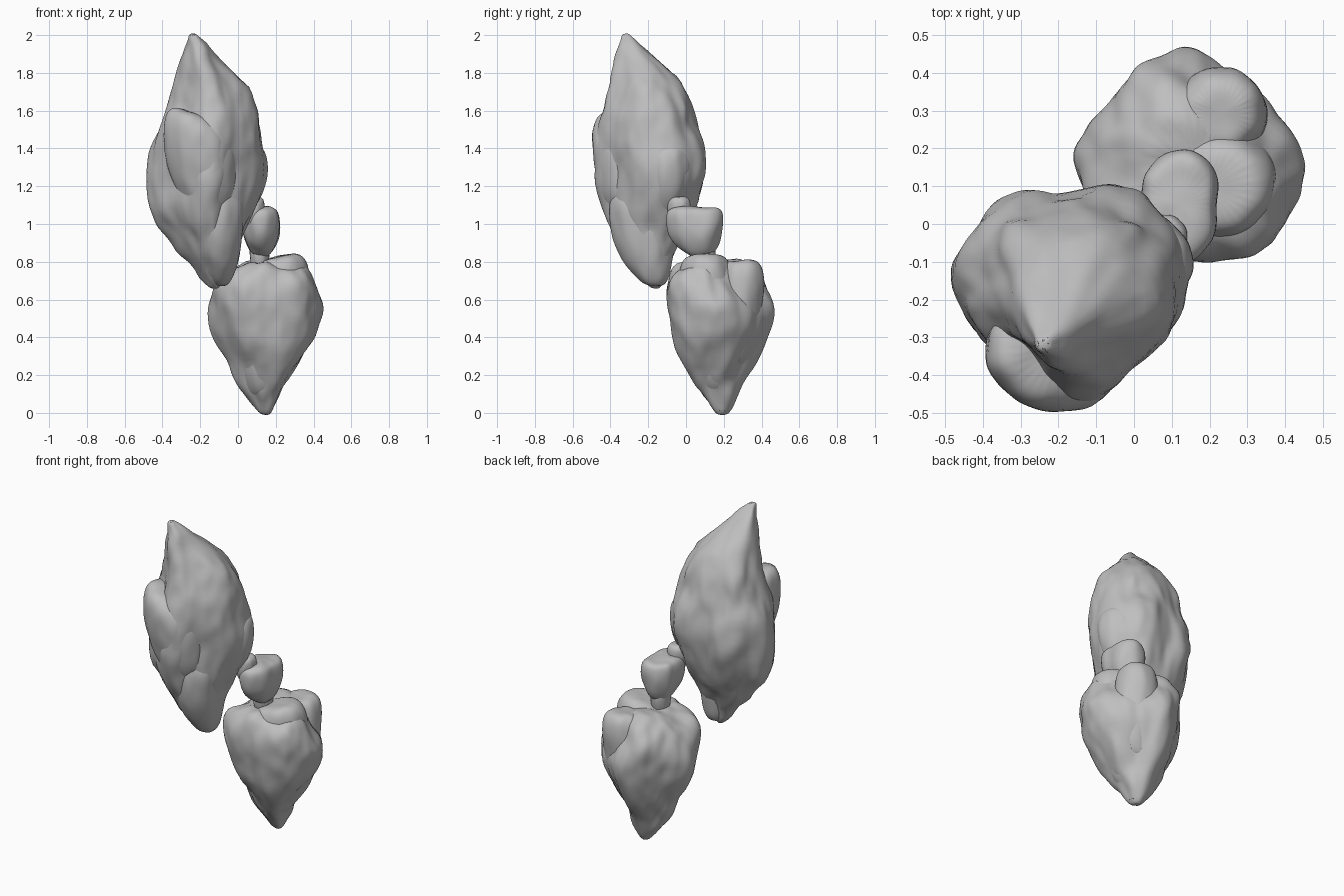
import bpy
import bmesh
import math
from mathutils import Vector, noise

if "Cube" in bpy.data.objects:
    bpy.data.objects.remove(bpy.data.objects["Cube"])

# One plain stone colour
stone = bpy.data.materials.new("grey stone")
stone.use_nodes = True
grey = (0.52, 0.52, 0.52, 1)
stone.diffuse_color = grey
stone.node_tree.nodes["Principled BSDF"].inputs["Base Color"].default_value = grey

SIDES = 32
DIAGONAL = math.sqrt(0.5)


def outline(x0, x1, y0, y1, u0, u1, v0, v1):
    """Softened eight-sided outline; u runs along x + y and v along x - y."""
    cx, cy = (x0 + x1) / 2, (y0 + y1) / 2
    cu, cv = (cx + cy) * DIAGONAL, (cx - cy) * DIAGONAL
    reach = (x1 - cx, u1 - cu, y1 - cy, cv - v0, cx - x0, cu - u0, cy - y0, v1 - cv)
    points = []
    for i in range(SIDES):
        a = math.tau * i / SIDES
        total = 0
        for k, h in enumerate(reach):
            facing = math.cos(a - k * math.tau / 8)
            total += (max(facing, 0) / max(h, 0.01)) ** 14
        r = total ** (-1 / 14)
        points.append((cx + r * math.cos(a), cy + r * math.sin(a)))
    return points


def chunk(name, sections, seed, tilt=0.0, rough=0.02):
    """Loft a craggy stone through sections (z, then the outline reaches)."""
    bm = bmesh.new()
    mid_x = sum(s[1] + s[2] for s in sections) / len(sections) / 2
    rings = [[bm.verts.new((x, y, s[0] + tilt * (x - mid_x))) for x, y in outline(*s[1:])]
             for s in sections]
    for low, high in zip(rings, rings[1:]):
        for i in range(SIDES):
            j = (i + 1) % SIDES
            bm.faces.new((low[i], low[j], high[j], high[i]))
    # Close the ends with fans
    for ring, flip in ((rings[0], True), (rings[-1], False)):
        cap = bm.faces.new(ring[::-1] if flip else ring)
        bmesh.ops.poke(bm, faces=[cap])
    mesh = bpy.data.meshes.new(name)
    bm.to_mesh(mesh)
    bm.free()

    obj = bpy.data.objects.new(name, mesh)
    bpy.context.collection.objects.link(obj)
    sub = obj.modifiers.new("rounding", "SUBSURF")
    sub.levels = sub.render_levels = 2
    bpy.context.view_layer.update()
    graph = bpy.context.evaluated_depsgraph_get()
    smooth = bpy.data.meshes.new_from_object(obj.evaluated_get(graph))
    obj.modifiers.clear()
    obj.data = smooth

    # Weathered dents and ridges
    shift = Vector((seed, seed * 2, 0))
    normals = [v.normal.copy() for v in smooth.vertices]
    for v, n in zip(smooth.vertices, normals):
        p = Vector((v.co.x, v.co.y, v.co.z * 0.6))
        ridge = 0.4 - abs(noise.noise(p * 6 - shift))
        bump = noise.noise(p * 6 + shift) + 0.35 * noise.noise(p * 16 + shift)
        v.co += n * (bump + 0.5 * ridge) * rough

    smooth.materials.clear()
    smooth.materials.append(stone)
    bpy.ops.object.select_all(action="DESELECT")
    obj.select_set(True)
    bpy.context.view_layer.objects.active = obj
    bpy.ops.object.shade_smooth_by_angle(angle=math.radians(40))


def rounded(z, x0, x1, y0, y1):
    """A section whose diagonal reaches follow from its box."""
    r = math.hypot(x1 - x0, y1 - y0) / 2 * DIAGONAL
    cu, cv = (x0 + x1 + y0 + y1) / 2 * DIAGONAL, (x0 + x1 - y0 - y1) / 2 * DIAGONAL
    return (z, x0, x1, y0, y1, cu - r, cu + r, cv - r, cv + r)


def slab(name, x, y, z, seed, tilt=0.0, foot=(0, 0)):
    """A blocky side slab filling the x, y, z ranges; foot slides its lower end."""
    profile = ((0, 0.4), (0.2, 0.75), (0.45, 0.97), (0.75, 1), (0.92, 0.9), (1, 0.65))
    rows = []
    for t, w in profile:
        cx = sum(x) / 2 + foot[0] * (1 - t) ** 2
        cy = sum(y) / 2 + foot[1] * (1 - t) ** 2
        rx, ry = (x[1] - x[0]) / 2 * w, (y[1] - y[0]) / 2 * w
        rows.append(rounded(z[0] + t * (z[1] - z[0]), cx - rx, cx + rx, cy - ry, cy + ry))
    chunk(name, rows, seed, tilt=tilt, rough=0.012)


# Upper stone: pointed crag
chunk("upper_stone", [
    (0.66, -0.16, -0.09, -0.20, -0.13, -0.24, -0.18, -0.01, 0.06),
    (0.83, -0.32, 0, -0.33, -0.06, -0.34, -0.09, -0.14, 0.14),
    (0.95, -0.4, 0.03, -0.41, -0.03, -0.42, -0.04, -0.21, 0.2),
    (1.08, -0.47, 0.08, -0.47, 0.04, -0.48, 0.01, -0.27, 0.24),
    (1.26, -0.48, 0.14, -0.48, 0.11, -0.49, 0.09, -0.29, 0.26),
    (1.42, -0.47, 0.13, -0.47, 0.08, -0.49, 0.06, -0.28, 0.26),
    (1.53, -0.41, 0.11, -0.45, 0.05, -0.47, 0.03, -0.26, 0.25),
    (1.65, -0.36, 0.08, -0.43, 0.02, -0.43, 0, -0.23, 0.23),
    (1.78, -0.31, 0.01, -0.4, -0.03, -0.41, -0.1, -0.15, 0.2),
    (1.9, -0.28, -0.14, -0.37, -0.22, -0.42, -0.28, -0.04, 0.14),
    (2.0, -0.26, -0.22, -0.34, -0.3, -0.42, -0.37, 0.03, 0.08)], seed=3, rough=0.028)

# Upper stone: overlapping slabs
slab("upper_front_slab", (-0.4, 0), (-0.5, -0.16), (1.02, 1.57), 5, tilt=-0.4, foot=(0.02, 0.04))
slab("upper_left_slab", (-0.14, 0.16), (-0.22, 0.04), (1.0, 1.42), 11, foot=(-0.05, -0.03))
slab("upper_lower_slab", (-0.23, 0.03), (-0.42, -0.08), (0.68, 1.2), 17, foot=(0, 0.08))

# Small middle stone with its bridges
chunk("middle_stone", [
    rounded(0.83, 0.08, 0.15, 0.01, 0.13),
    rounded(0.89, 0.04, 0.2, -0.08, 0.17),
    rounded(0.99, 0.01, 0.22, -0.11, 0.2),
    rounded(1.06, 0.02, 0.22, -0.11, 0.2),
    rounded(1.09, 0.04, 0.2, -0.08, 0.18)], seed=23, rough=0.015)
slab("lower_bridge", (0.06, 0.17), (0.02, 0.15), (0.7, 0.91), 26)
slab("upper_bridge", (0.02, 0.14), (-0.1, 0.02), (0.98, 1.14), 29)

# Lower stone: crag tapering to the ground
chunk("lower_stone", [
    (0, 0.11, 0.17, 0.16, 0.22, 0.19, 0.26, -0.07, 0),
    (0.12, 0.03, 0.21, 0.06, 0.28, 0.12, 0.3, -0.13, 0.12),
    (0.2, -0.03, 0.27, 0.01, 0.33, 0.08, 0.34, -0.17, 0.17),
    (0.35, -0.12, 0.38, -0.05, 0.43, 0, 0.42, -0.22, 0.23),
    (0.48, -0.15, 0.43, -0.07, 0.47, -0.05, 0.47, -0.26, 0.27),
    (0.58, -0.16, 0.47, -0.09, 0.49, -0.07, 0.48, -0.28, 0.3),
    (0.69, -0.13, 0.42, -0.1, 0.43, -0.07, 0.41, -0.27, 0.3),
    (0.76, -0.05, 0.37, -0.07, 0.37, -0.02, 0.38, -0.2, 0.22),
    (0.8, 0.03, 0.33, -0.02, 0.32, 0.05, 0.35, -0.13, 0.15)], seed=32, rough=0.028)

# Lower stone: overlapping slabs
slab("lower_front_slab", (0.0, 0.39), (-0.06, 0.26), (0.1, 0.82), 35, tilt=0.25, foot=(-0.05, 0.06))
slab("lower_back_peak", (0.1, 0.36), (0.16, 0.42), (0.25, 0.81), 50, foot=(-0.04, -0.04))
